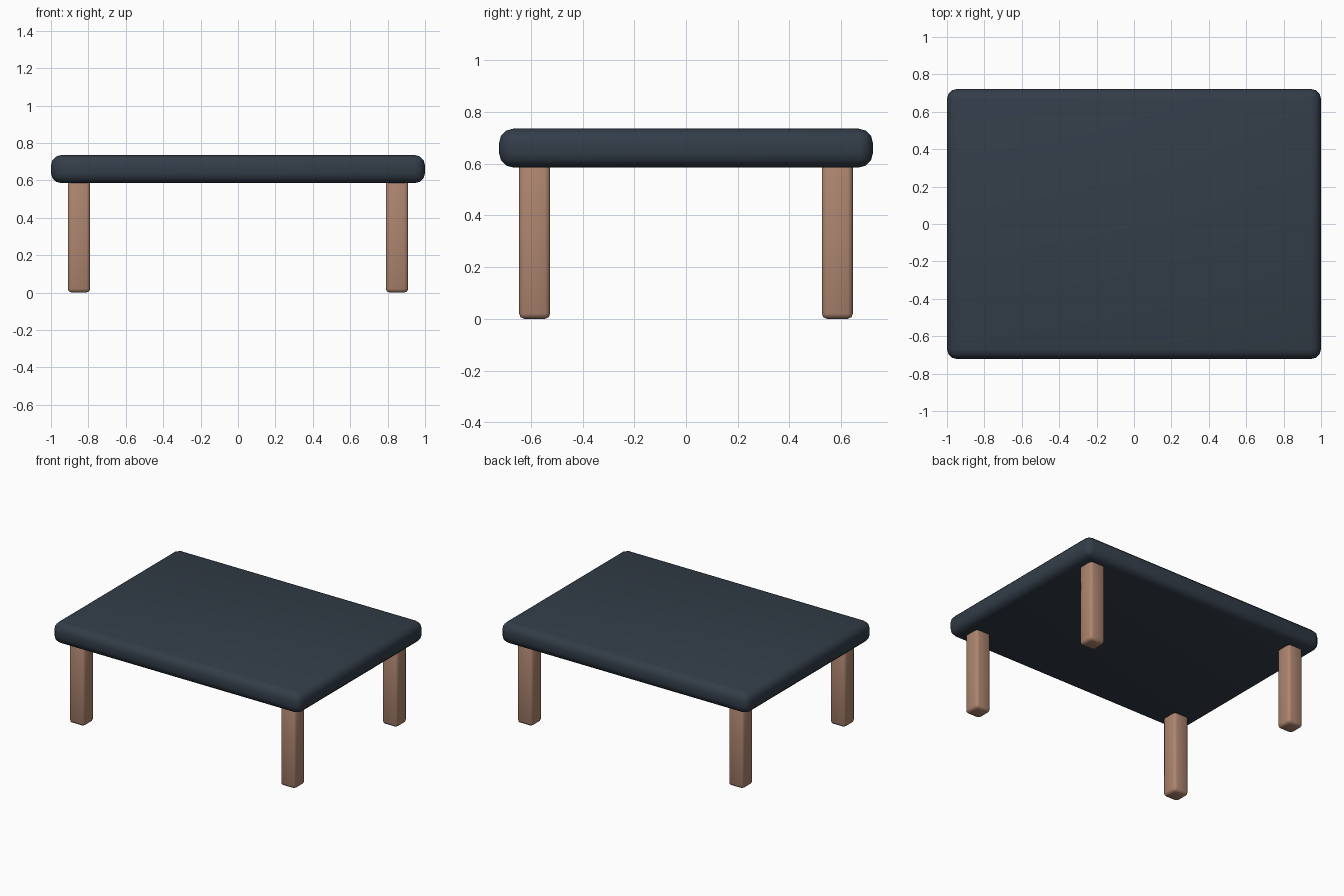
import bpy

if "Cube" in bpy.data.objects:
    bpy.data.objects.remove(bpy.data.objects["Cube"])


def material(name, color):
    m = bpy.data.materials.new(name)
    m.diffuse_color = (*color, 1)
    m.use_nodes = True
    m.node_tree.nodes["Principled BSDF"].inputs["Base Color"].default_value = m.diffuse_color
    return m


def rounded_box(name, center, size, radius, segments, mat):
    bpy.ops.mesh.primitive_cube_add(size=1, location=center)
    ob = bpy.context.object
    ob.name = name
    ob.scale = size
    bpy.ops.object.transform_apply(location=False, rotation=False, scale=True)
    ob.data.materials.append(mat)
    bev = ob.modifiers.new("rounded edges", 'BEVEL')
    bev.width = radius
    bev.segments = segments
    bev.limit_method = 'NONE'
    bpy.ops.object.modifier_apply(modifier=bev.name)
    bpy.ops.object.shade_smooth()
    return ob


slate = material("dark slate", (0.033, 0.047, 0.066))
wood = material("brown wood", (0.42, 0.235, 0.16))

# Thick rounded slab
rounded_box("table_top", (0, 0, 0.66), (2.0, 1.445, 0.15), 0.055, 3, slate)

# Four square legs, tops sunk slightly into the slab
for sx, side in ((-1, "left"), (1, "right")):
    for sy, end in ((-1, "front"), (1, "back")):
        rounded_box(f"{end}_{side}_leg", (sx * 0.85, sy * 0.585, 0.305),
                    (0.12, 0.12, 0.61), 0.02, 2, wood)
